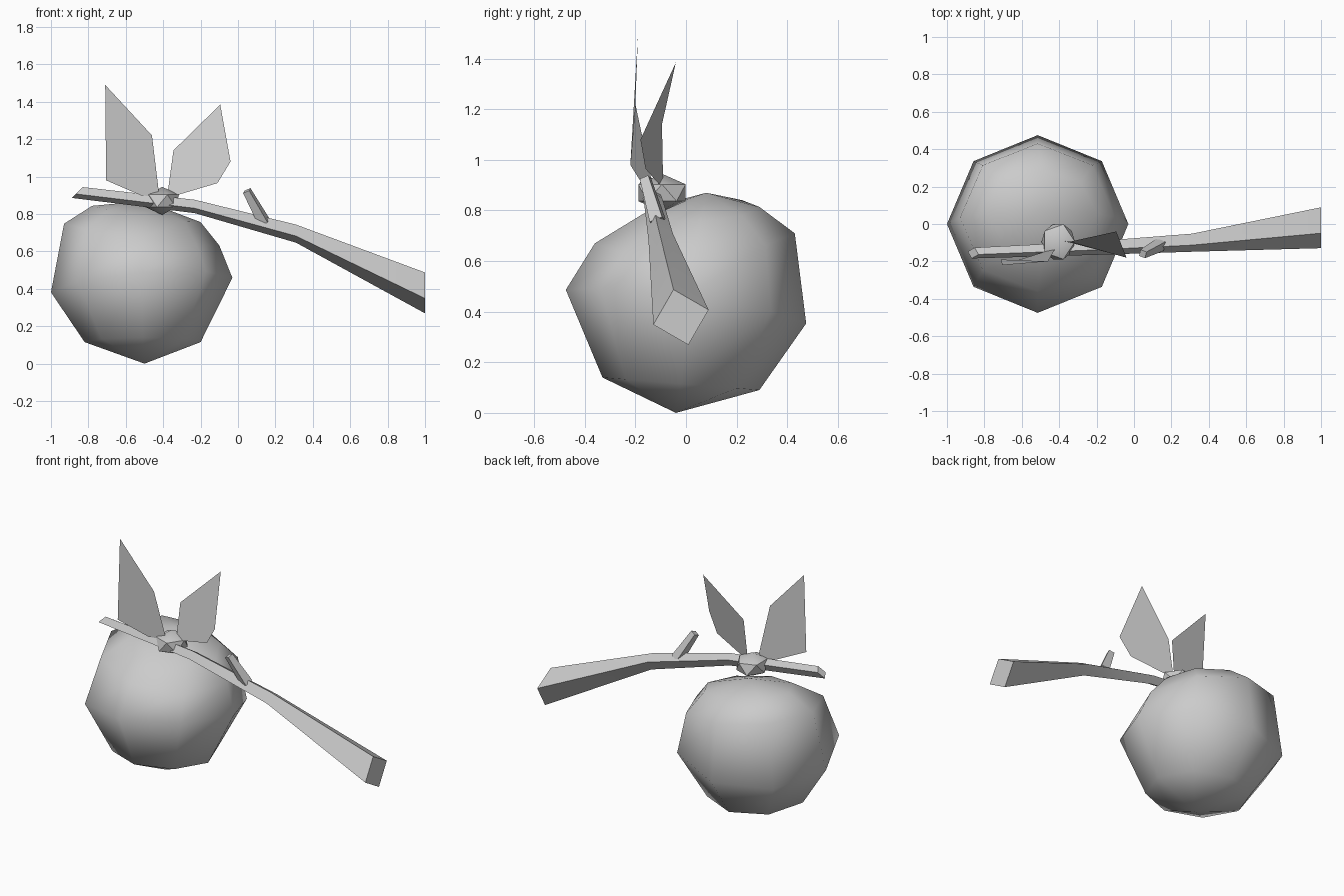
import bpy, bmesh, math
from mathutils import Vector

cube = bpy.data.objects.get("Cube")
if cube:
    bpy.data.objects.remove(cube, do_unlink=True)

grey = bpy.data.materials.new("plain_grey")
grey.use_nodes = True
grey.diffuse_color = (0.6, 0.6, 0.6, 1)
grey.node_tree.nodes["Principled BSDF"].inputs["Base Color"].default_value = (0.6, 0.6, 0.6, 1)


def finish(name, bm, smooth=None):
    if len(bm.faces) > 1:
        bmesh.ops.recalc_face_normals(bm, faces=bm.faces)
    mesh = bpy.data.meshes.new(name)
    bm.to_mesh(mesh)
    bm.free()
    mesh.materials.append(grey)
    obj = bpy.data.objects.new(name, mesh)
    bpy.context.collection.objects.link(obj)
    if smooth:
        bpy.ops.object.select_all(action="DESELECT")
        obj.select_set(True)
        bpy.context.view_layer.objects.active = obj
        bpy.ops.object.shade_smooth_by_angle(angle=math.radians(smooth))
    return obj


def loft(name, rings, bottom=None, top=None, smooth=None):
    """Skin a list of point rings, ending each side in a pole or a flat cap."""
    bm = bmesh.new()
    loops = [[bm.verts.new(p) for p in ring] for ring in rings]
    n = len(loops[0])
    for a, b in zip(loops, loops[1:]):
        for i in range(n):
            j = (i + 1) % n
            bm.faces.new((a[i], a[j], b[j], b[i]))
    for loop, pole in ((loops[0], bottom), (loops[-1], top)):
        if pole:
            tip = bm.verts.new(pole)
            for i in range(n):
                bm.faces.new((loop[i], loop[(i + 1) % n], tip))
        else:
            bm.faces.new(loop)
    return finish(name, bm, smooth)


def bag_ring(cx, cy, z, rx, ry, tilt_x, tilt_y, sides=8):
    ring = []
    for i in range(sides):
        a = math.tau * i / sides
        dx, dy = rx * math.cos(a), ry * math.sin(a)
        ring.append((cx + dx, cy + dy, z + tilt_x * dx + tilt_y * dy))
    return ring


def branch_ring(centre, radius, slant=0.0, turn=15):
    """Square section facing along x, optionally cut at a slant."""
    ring = []
    for i in range(4):
        a = math.radians(turn + 90 * i)
        dy, dz = radius * math.cos(a), radius * math.sin(a)
        ring.append(Vector(centre) + Vector((slant * dz, dy, dz)))
    return ring


# Sagging cloth bag, slightly lopsided
loft("cloth_bag", [
    bag_ring(-0.51, -0.02, 0.115, 0.31, 0.31, 0.0, -0.08),
    bag_ring(-0.515, 0.0, 0.42, 0.485, 0.475, 0.08, -0.14),
    bag_ring(-0.515, 0.035, 0.69, 0.415, 0.395, -0.14, 0.05),
    bag_ring(-0.49, 0.06, 0.80, 0.29, 0.23, -0.15, 0.06),
], bottom=(-0.5, -0.04, 0), top=(-0.5, 0.08, 0.87), smooth=60)

# Tapering four-sided stick
loft("carrying_stick", [
    branch_ring((-0.86, -0.155, 0.915), 0.03, slant=1.0),
    branch_ring((-0.23, -0.13, 0.84), 0.037),
    branch_ring((0.31, -0.10, 0.695), 0.05),
    branch_ring((1.0, -0.02, 0.378), 0.113),
], smooth=30)

# Short side twig, sectioned across its own direction
base, tip = Vector((0.14, -0.11, 0.755)), Vector((0.047, -0.16, 0.925))
turn = (tip - base).to_track_quat("Z", "Y")
loft("side_twig", [
    [c + turn @ Vector((r * math.cos(a), r * math.sin(a), 0))
     for a in (math.tau * i / 4 for i in range(4))]
    for c, r in ((base, 0.038), (tip, 0.026))
], smooth=30)

# Knot around the stick
bm = bmesh.new()
bmesh.ops.create_icosphere(bm, subdivisions=1, radius=1)
for v in bm.verts:
    v.co = Vector((-0.405 + 0.1 * v.co.x, -0.095 + 0.11 * v.co.y, 0.87 + 0.075 * v.co.z))
finish("knot", bm, smooth=40)

# Loose cloth ends above the knot
ends = {
    "right_cloth_end": [(-0.71, -0.19, 1.49), (-0.705, -0.22, 0.98), (-0.52, -0.17, 0.90),
                        (-0.42, -0.13, 0.89), (-0.46, -0.20, 1.22)],
    "left_cloth_end": [(-0.095, -0.04, 1.385), (-0.345, -0.095, 1.14), (-0.38, -0.09, 0.885),
                       (-0.11, -0.16, 0.965), (-0.04, -0.18, 1.08)],
}
for name, points in ends.items():
    bm = bmesh.new()
    bm.faces.new([bm.verts.new(p) for p in points])
    finish(name, bm)
